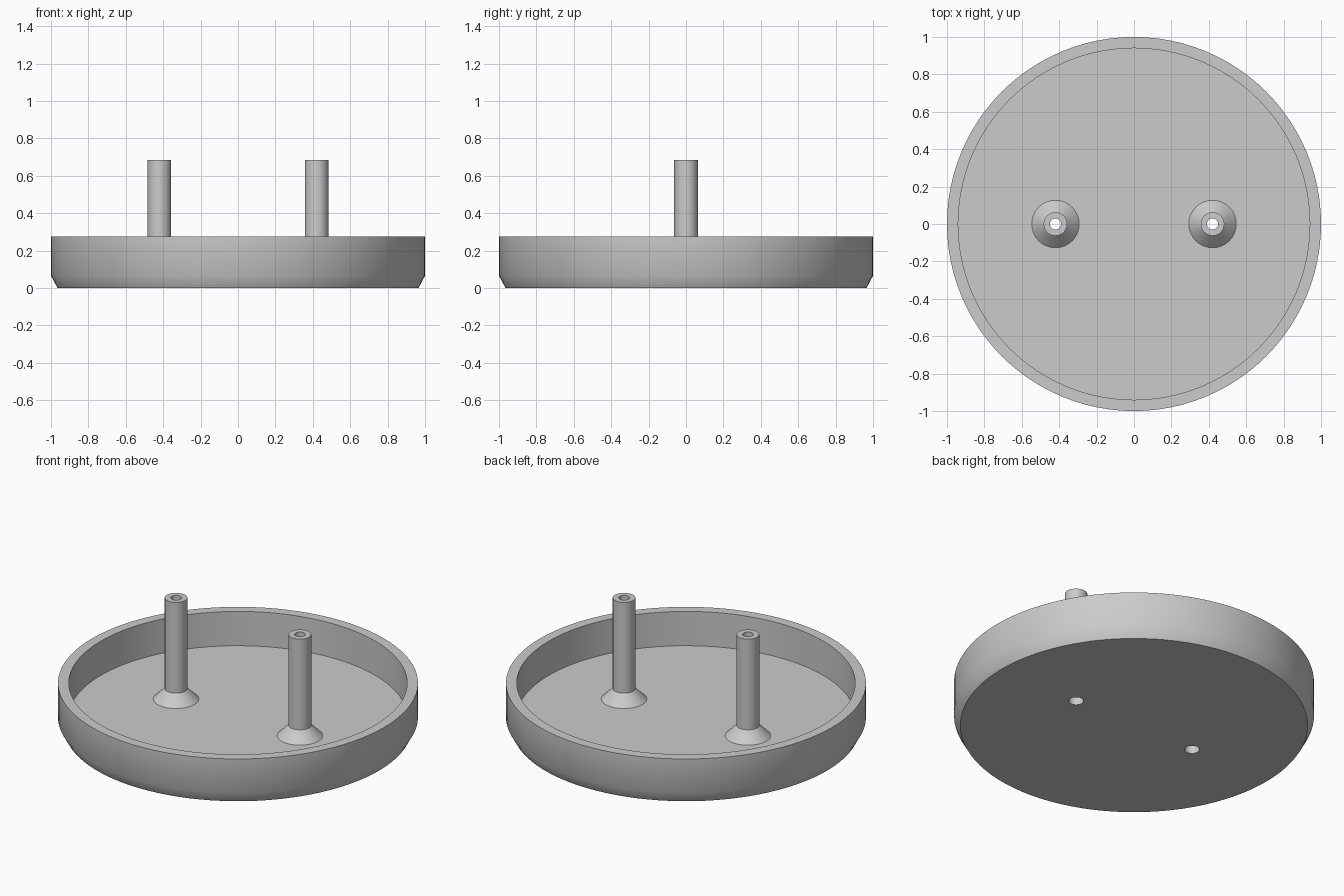
import bpy
import bmesh
import math

if "Cube" in bpy.data.objects:
    bpy.data.objects.remove(bpy.data.objects["Cube"], do_unlink=True)

# Single matte grey
grey = bpy.data.materials.new("light_grey")
grey.use_nodes = True
COLOUR = (0.6, 0.6, 0.6, 1)
grey.diffuse_color = COLOUR
grey.node_tree.nodes["Principled BSDF"].inputs["Base Color"].default_value = COLOUR


def lathe(name, profile, steps, x=0.0):
    """Spin a closed (radius, z) profile about z; points at radius 0 merge."""
    bm = bmesh.new()
    verts = [bm.verts.new((r, 0, z)) for r, z in profile]
    edges = [bm.edges.new((a, b)) for a, b in zip(verts, verts[1:] + verts[:1])
             if a.co.x > 0 or b.co.x > 0]
    bmesh.ops.spin(bm, geom=verts + edges, cent=(0, 0, 0), axis=(0, 0, 1),
                   angle=math.tau, steps=steps)
    bmesh.ops.remove_doubles(bm, verts=bm.verts, dist=1e-4)
    bmesh.ops.dissolve_limit(bm, angle_limit=0.001, verts=bm.verts, edges=bm.edges)
    bmesh.ops.recalc_face_normals(bm, faces=bm.faces)
    mesh = bpy.data.meshes.new(name)
    bm.to_mesh(mesh)
    bm.free()
    mesh.materials.append(grey)
    obj = bpy.data.objects.new(name, mesh)
    obj.location.x = x
    bpy.context.collection.objects.link(obj)
    return obj


def select_only(obj):
    bpy.ops.object.select_all(action="DESELECT")
    obj.select_set(True)
    bpy.context.view_layer.objects.active = obj


def smooth(obj):
    select_only(obj)
    bpy.ops.object.shade_smooth_by_angle(angle=math.radians(32))


HEIGHT, FLOOR, POST_TOP = 0.275, 0.065, 0.685
POST_R, FLARE_R, BORE_R, HOLE_R = 0.063, 0.127, 0.03, 0.042
POST_X = 0.42

# Round dish with chamfered foot
dish = lathe("dish", [(0, 0), (0.965, 0), (1, 0.065), (1, HEIGHT),
                      (0.94, HEIGHT), (0.94, FLOOR), (0, FLOOR)], 96)

for side, x in (("left", POST_X), ("right", -POST_X)):
    # Screw hole through the floor
    cutter = lathe("hole_cutter", [(0, -0.1), (HOLE_R, -0.1), (HOLE_R, 0.2), (0, 0.2)], 32, x)
    cutter.hide_render = True
    select_only(dish)
    cut = dish.modifiers.new("screw_hole", "BOOLEAN")
    cut.operation = "DIFFERENCE"
    cut.solver = "EXACT"
    cut.object = cutter
    bpy.ops.object.modifier_apply(modifier=cut.name)
    bpy.data.objects.remove(cutter, do_unlink=True)

    # Hollow post with a flared base
    post = lathe(side + "_post", [(BORE_R, FLOOR), (FLARE_R, FLOOR), (POST_R, FLOOR + 0.064),
                                  (POST_R, POST_TOP), (BORE_R, POST_TOP)], 32, x)
    smooth(post)

smooth(dish)
